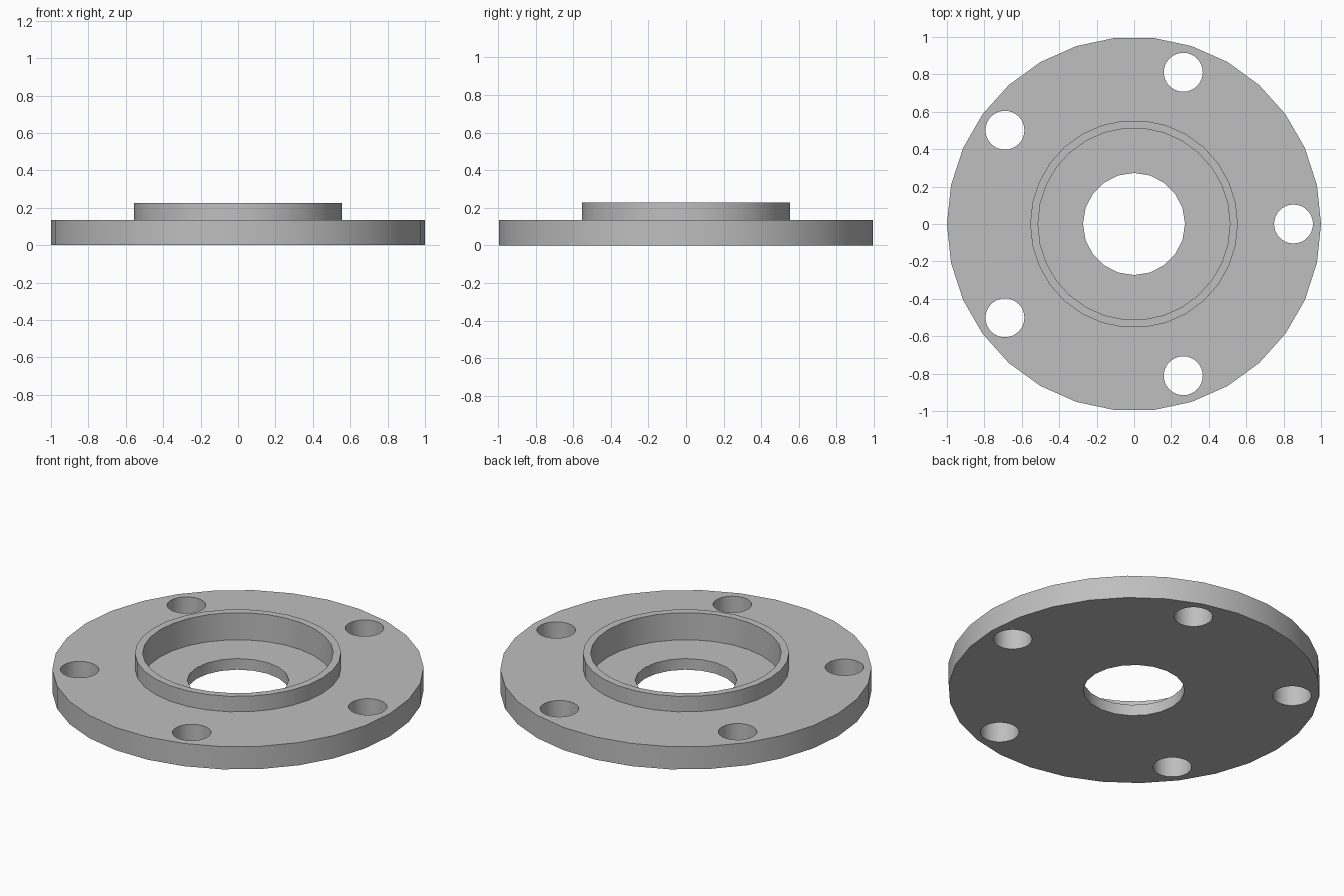
import bpy
from math import cos, sin, tau, radians

old = bpy.data.objects.get("Cube")
if old:
    bpy.data.objects.remove(old)

# Single metal colour
grey = bpy.data.materials.new("plain_grey")
grey.use_nodes = True
colour = (0.52, 0.52, 0.52, 1)
grey.diffuse_color = colour
grey.node_tree.nodes["Principled BSDF"].inputs["Base Color"].default_value = colour


def cylinder(name, radius, bottom, top, sides, x=0, y=0):
    # Cylinder with its first corner on the +x axis
    bpy.ops.mesh.primitive_cylinder_add(
        vertices=sides, radius=radius, depth=top - bottom,
        location=(x, y, (top + bottom) / 2), rotation=(0, 0, tau / 4))
    obj = bpy.context.object
    obj.name = name
    obj.data.materials.append(grey)
    return obj


def combine(target, tool, operation):
    # Apply a boolean and discard the tool
    mod = target.modifiers.new("combine", "BOOLEAN")
    mod.operation = operation
    mod.solver = "EXACT"
    mod.object = tool
    bpy.context.view_layer.objects.active = target
    bpy.ops.object.modifier_apply(modifier=mod.name)
    bpy.data.objects.remove(tool)


# Round plate with a raised collar
flange = cylinder("flange", 1, 0, 0.135, 30)
combine(flange, cylinder("collar", 0.555, 0.05, 0.227, 30), "UNION")

# Recessed seat inside the collar, then the centre bore
combine(flange, cylinder("seat_cutter", 0.513, 0.066, 0.4, 30), "DIFFERENCE")
combine(flange, cylinder("bore_cutter", 0.273, -0.2, 0.4, 20), "DIFFERENCE")

# Ring of five bolt holes
for i in range(5):
    a = i * tau / 5
    hole = cylinder("bolt_cutter", 0.104, -0.2, 0.4, 32, 0.853 * cos(a), 0.853 * sin(a))
    combine(flange, hole, "DIFFERENCE")

# Smooth round walls, crisp rims
bpy.ops.object.select_all(action="DESELECT")
flange.select_set(True)
bpy.context.view_layer.objects.active = flange
bpy.ops.object.shade_smooth_by_angle(angle=radians(30))
